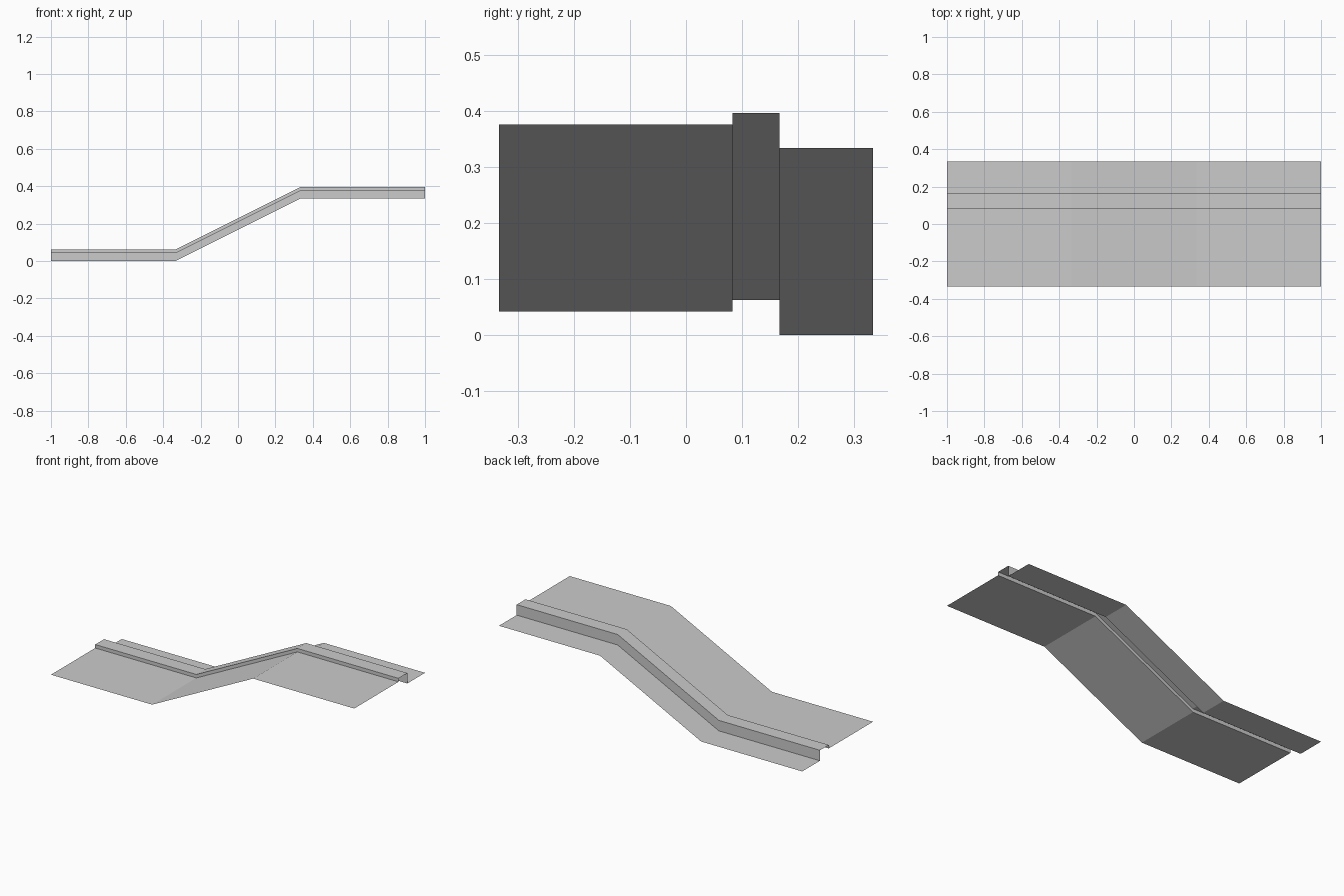
import bpy
import bmesh

cube = bpy.data.objects.get("Cube")
if cube:
    bpy.data.objects.remove(cube, do_unlink=True)

grey = bpy.data.materials.new("concrete_grey")
grey.use_nodes = True
colour = (0.6, 0.6, 0.6, 1)
grey.diffuse_color = colour
grey.node_tree.nodes["Principled BSDF"].inputs["Base Color"].default_value = colour

# Shared path in (x, z): low level, ramp, high level
third = 1 / 3
path = [(-1, 0), (-third, 0), (third, third), (1, third)]


def sweep(name, section):
    """Sweep an open (y, z) section along the path as a thin sheet."""
    bm = bmesh.new()
    rows = [[bm.verts.new((x, y, z + rise)) for y, z in section] for x, rise in path]
    for a, b in zip(rows, rows[1:]):
        for i in range(len(section) - 1):
            bm.faces.new((a[i], b[i], b[i + 1], a[i + 1]))
    mesh = bpy.data.meshes.new(name)
    bm.to_mesh(mesh)
    bm.free()
    mesh.materials.append(grey)
    obj = bpy.data.objects.new(name, mesh)
    bpy.context.collection.objects.link(obj)


# Key lines across the width
front, kerb_front, kerb_back, back = -third, 1 / 12, 1 / 6, third
walk_z, kerb_z = 1 / 24, 1 / 16

sweep("pavement", [(front, walk_z), (kerb_front, walk_z)])
sweep("kerb", [(kerb_front, walk_z), (kerb_front, kerb_z),
               (kerb_back, kerb_z), (kerb_back, 0)])
sweep("road_edge", [(kerb_back, 0), (back, 0)])
